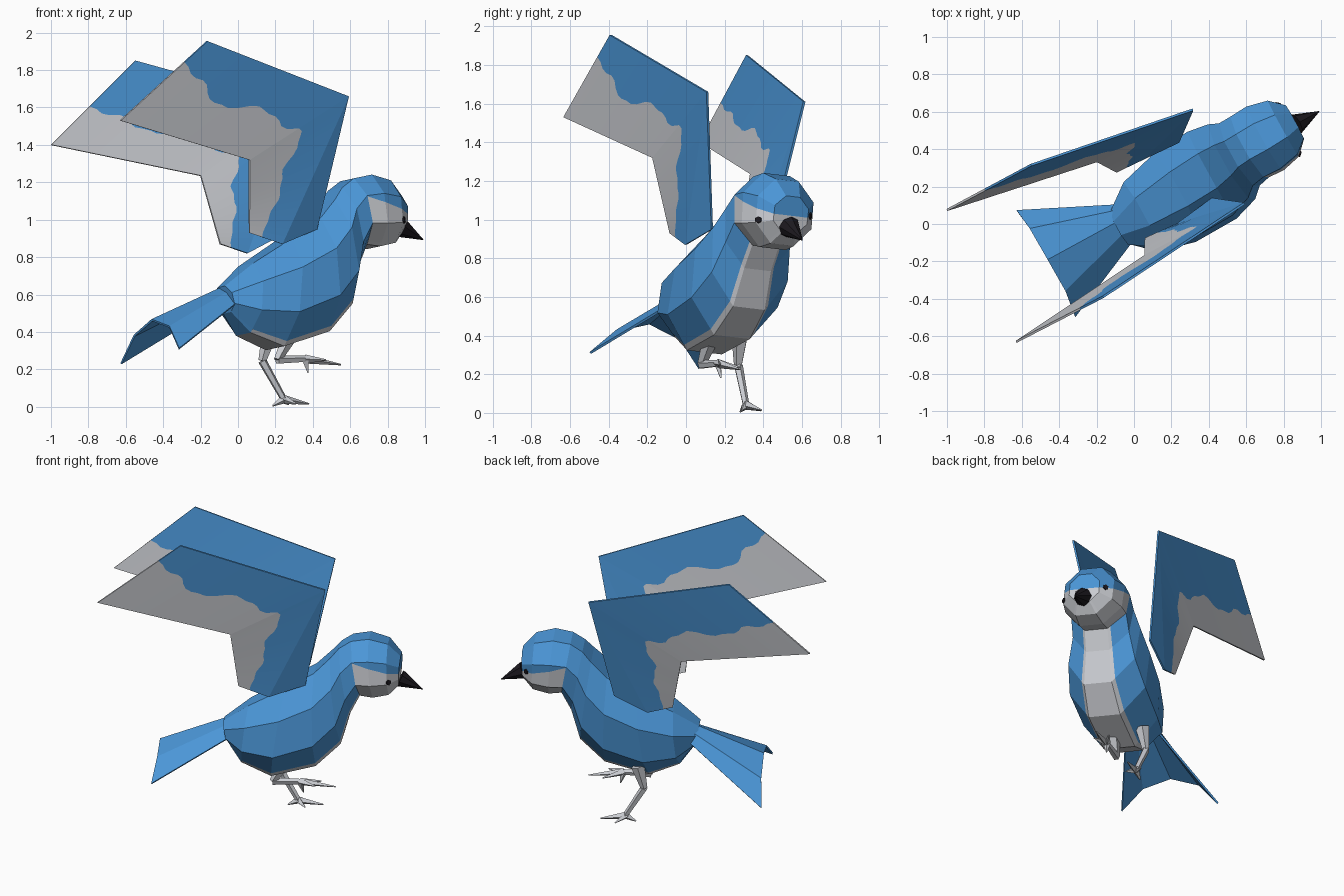
import bpy, bmesh, math
from mathutils import Vector, Matrix
from mathutils.bvhtree import BVHTree

if "Cube" in bpy.data.objects:
    bpy.data.objects.remove(bpy.data.objects["Cube"])


def material(name, rgb):
    m = bpy.data.materials.new(name)
    m.diffuse_color = (*rgb, 1)
    m.use_nodes = True
    m.node_tree.nodes["Principled BSDF"].inputs["Base Color"].default_value = m.diffuse_color
    return m


BLUE = material("feather blue", (0.07, 0.305, 0.68))
GREY = material("pale grey", (0.60, 0.615, 0.65))
BLACK = material("black", (0.012, 0.010, 0.014))

# Bird frame (along, sideways, height) -> world: heading 28.7 degrees, small roll
yaw, roll = math.radians(28.7), math.radians(6)
POSE = (Matrix.Rotation(yaw, 4, 'Z') @ Matrix.Translation((0, 0.05, 0.9))
        @ Matrix.Rotation(-roll, 4, 'X') @ Matrix.Translation((0, 0, -0.9)))


def finish(bm, name, mats):
    bmesh.ops.recalc_face_normals(bm, faces=bm.faces)
    me = bpy.data.meshes.new(name)
    bm.to_mesh(me)
    bm.free()
    for m in mats:
        me.materials.append(m)
    ob = bpy.data.objects.new(name, me)
    bpy.context.collection.objects.link(ob)
    return ob


def spike(bm, a, b, r1, r2, sides=5):
    """Tapered prism from a to b."""
    a, b = Vector(a), Vector(b)
    d = b - a
    mat = Matrix.Translation((a + b) / 2) @ d.to_track_quat('Z', 'Y').to_matrix().to_4x4()
    bmesh.ops.create_cone(bm, cap_ends=True, segments=sides, radius1=r1, radius2=r2,
                          depth=d.length, matrix=mat)


# Body and head: eight-sided rings (top u, top h, bottom u, bottom h, half width)
STATIONS = [
    (-.09, .64, -.06, .50, .10), (.07, .76, .03, .385, .20), (.30, .89, .22, .31, .25),
    (.48, 1.0, .50, .39, .255), (.58, 1.10, .655, .54, .225), (.635, 1.165, .71, .74, .19),
    (.71, 1.215, .77, .86, .185), (.82, 1.235, .85, .85, .19), (.94, 1.205, .95, .87, .165),
    (1.02, 1.12, 1.01, .93, .10)]
bm = bmesh.new()
rings = []
for tu, th, bu, bh, w in STATIONS:
    c = Vector(((tu + bu) / 2, 0, (th + bh) / 2))
    d = Vector(((tu - bu) / 2, 0, (th - bh) / 2))
    k = 1 / math.cos(math.pi / 8)
    p = []
    for i in range(8):
        a = math.radians(22.5 + 45 * i)
        p.append(c + d * math.cos(a) * k + Vector((0, w * math.sin(a) * k, 0)))
    # extra points widen the pale belly strip a little beyond the bottom facet
    p = p[:3] + [p[3].lerp(p[2], .15), p[3], p[4], p[4].lerp(p[5], .15)] + p[5:]
    rings.append([bm.verts.new(q) for q in p])
for s in range(len(rings) - 1):
    for i in range(10):
        j = (i + 1) % 10
        f = bm.faces.new((rings[s][i], rings[s][j], rings[s + 1][j], rings[s + 1][i]))
        f.material_index = 1 if s > 0 and i in (3, 4, 5) else 0
bm.faces.new(rings[0])
bm.faces.new(rings[-1])

# Face mask: cut the head along a sloping plane, pale below it
head = [f for f in bm.faces if all(v.co.x > .70 for v in f.verts)]
geom = head + list({e for f in head for e in f.edges}) + list({v for f in head for v in f.verts})
co, no = Vector((.85, 0, 1.07)), Vector((.3, 0, 1)).normalized()
bmesh.ops.bisect_plane(bm, geom=geom, plane_co=co, plane_no=no)
for f in bm.faces:
    m = f.calc_center_median()
    if m.x > .74 and all(v.co.x > .70 for v in f.verts) and (m - co).dot(no) < 0:
        f.material_index = 1
bm.transform(POSE)
bmesh.ops.recalc_face_normals(bm, faces=bm.faces)
tree = BVHTree.FromBMesh(bm)
finish(bm, "body", [BLUE, GREY])

# Eyes: thin plates lying on the head
for name, pos in (("right_eye", (.90, .37, 1.0)), ("left_eye", (.765, .62, 1.02))):
    p, n, _, _ = tree.find_nearest(Vector(pos))
    bm = bmesh.new()
    spike(bm, p - n * .001, p + n * .007, .018, .018, 6)
    finish(bm, name, [BLACK])

# Beak
bm = bmesh.new()
spike(bm, (.865, .533, .962), (.99, .602, .893), .058, .002, 8)
finish(bm, "beak", [BLACK])


def along(pts, s):
    i = min(int(s), len(pts) - 2)
    return Vector(pts[i]).lerp(Vector(pts[i + 1]), s - i)


def wing(name, shoulder, lead, trail, line):
    """Sheet between leading and trailing edge, split by a wavy colour line."""
    bm = bmesh.new()
    cols = []
    n = 40
    for i in range(n + 1):
        s = 2 * i / n
        t = along([(0, 0, x) for x in line], s * (len(line) - 1) / 2).z
        t += .06 * math.sin(s * 13) * math.sin(s * math.pi / 2) + .02 * math.sin(s * 31)
        a, b = along(lead, s), along(trail, s)
        cols.append([bm.verts.new(q) for q in (a, a.lerp(b, t), b)])
    for p, q in zip(cols, cols[1:]):
        for k in range(2):
            f = bm.faces.new((p[k], q[k], q[k + 1], p[k + 1]))
            f.material_index = k
    sh = bm.verts.new(shoulder)
    # shoulder web in front of the inner wing
    for p, q in zip(cols[:n // 2], cols[1:]):
        bm.faces.new((sh, q[0], p[0]))
    ob = finish(bm, name, [BLUE, GREY])
    mod = ob.modifiers.new("thickness", 'SOLIDIFY')
    mod.thickness, mod.offset = .012, 0


wing("right_wing", (.42, .135, .95),
     [(.235, 0, .87), (.59, .11, 1.66), (-.165, -.39, 1.955)],
     [(.06, -.08, .93), (.06, -.17, 1.32), (-.63, -.63, 1.53)],
     [.62, .52, .50, .47, .52, .28])
wing("left_wing", (.24, .44, .92),
     [(.05, .35, .82), (.315, .612, 1.61), (-.55, .316, 1.85)],
     [(-.096, .28, .87), (-.20, .336, 1.235), (-1.0, .075, 1.40)],
     [.62, .60, .64, .62, .62, .56])

# Tail: arched fan of four strips
bm = bmesh.new()
root = [(-.10, .10, .55), (-.10, .07, .61), (-.075, .02, .64), (-.04, -.03, .62), (0, -.08, .56)]
tips = [(-.626, .07, .23), (-.555, -.027, .38), (-.46, -.19, .463), (-.367, -.355, .427),
        (-.315, -.495, .31)]
cols = [(bm.verts.new(a), bm.verts.new(b)) for a, b in zip(root, tips)]
for p, q in zip(cols, cols[1:]):
    bm.faces.new((p[0], p[1], q[1], q[0]))
mod = finish(bm, "tail", [BLUE]).modifiers.new("thickness", 'SOLIDIFY')
mod.thickness, mod.offset = .012, 0


# Legs: thigh, shin and tapered toes
def leg(name, hip, knee, ankle, toes):
    bm = bmesh.new()
    spike(bm, hip, knee, .045, .022)
    spike(bm, knee, ankle, .024, .018)
    for t in toes:
        spike(bm, ankle, t, .024, .004, 4)
    finish(bm, name, [GREY])


leg("left_leg", (.17, .28, .39), (.13, .27, .245), (.245, .31, .04),
    [(.38, .39, .015), (.31, .29, .015), (.27, .39, .012), (.185, .28, .005)])
leg("right_leg", (.28, .13, .39), (.21, .08, .25), (.36, .165, .255),
    [(.55, .28, .225), (.44, .28, .235), (.375, .18, .18), (.47, .17, .25)])
